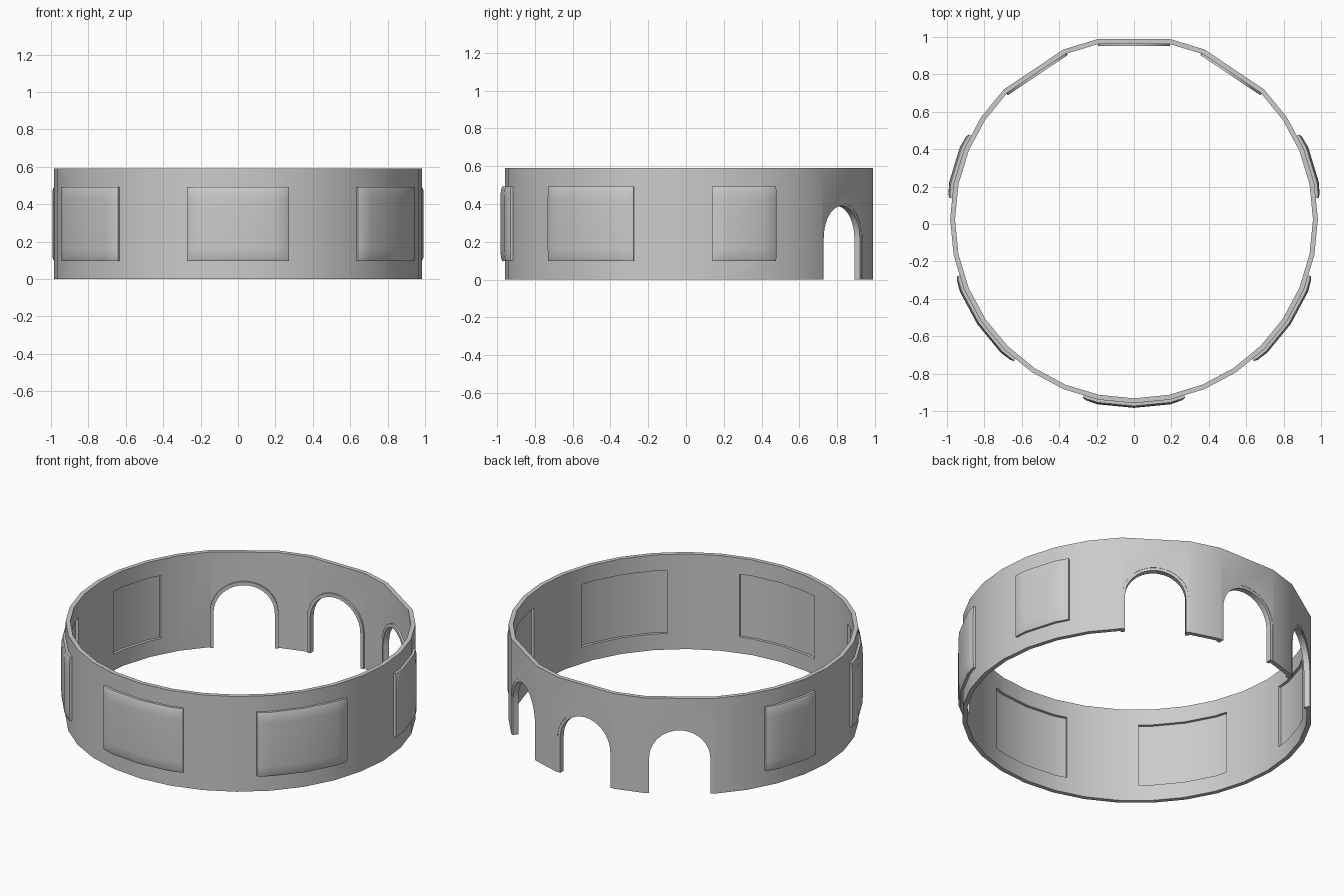
import bpy, bmesh, math

if "Cube" in bpy.data.objects:
    bpy.data.objects.remove(bpy.data.objects["Cube"])

R_OUT, R_IN, H, CY = 0.983, 0.957, 0.59, 0.025
STEP = 11.25
PANELS = [(0, 15.75), (56.25, 15.75), (-56.25, 15.75), (106.875, 10.125), (-106.875, 10.125)]
ARCHES = [180, 146.25, -146.25]
FLAT = R_OUT * math.cos(math.radians(STEP))      # distance to flattened arch bays


def pt(phi, r, z):
    a = math.radians(phi)
    return (r * math.sin(a), CY - r * math.cos(a), z)


def poly_r(phi, r):
    # radius of a 32-sided polygon at an arbitrary angle
    h = STEP / 2
    return r * math.cos(math.radians(h)) / math.cos(math.radians(phi % STEP - h))


def make(name, verts, faces, smooth=30):
    me = bpy.data.meshes.new(name)
    me.from_pydata(verts, [], faces)
    bm = bmesh.new()
    bm.from_mesh(me)
    bmesh.ops.recalc_face_normals(bm, faces=bm.faces)
    bm.to_mesh(me)
    bm.free()
    ob = bpy.data.objects.new(name, me)
    bpy.context.collection.objects.link(ob)
    shade(ob, smooth)
    return ob


def shade(ob, angle):
    bpy.ops.object.select_all(action='DESELECT')
    ob.select_set(True)
    bpy.context.view_layer.objects.active = ob
    bpy.ops.object.shade_smooth_by_angle(angle=math.radians(angle))


def sweep(name, stations, closed):
    # joins equal cross-sections into a solid
    n, m = len(stations), len(stations[0])
    verts = [p for s in stations for p in s]
    faces = []
    for i in range(n if closed else n - 1):
        j = (i + 1) % n
        for k in range(m):
            l = (k + 1) % m
            faces.append((i * m + k, i * m + l, j * m + l, j * m + k))
    if not closed:
        faces += [tuple(range(m)), tuple((n - 1) * m + k for k in range(m))]
    return make(name, verts, faces)


def panel(name, mid, half, r_in, r_out, grow=0.0, pillow=1.0):
    # curved plate following the wall facets, edges eased outward
    v = half - 4.5
    angs = [(-half, .010), (-half + .85, .003), (-v, 0)]
    if half > 12:
        angs.append((0, 0))
    angs += [(v, 0), (half - .85, .003), (half, .010)]
    zs = [(.10 - grow, .010), (.115, .003), (.16, 0), (.43, 0), (.475, .003), (.49 + grow, .010)]
    na, nz = len(angs), len(zs)
    verts = []
    for r, p in ((r_out, pillow), (r_in, 0)):
        for a, da in angs:
            g = math.copysign(math.degrees(grow), a) if abs(a) == half else 0
            phi = mid + a + g
            for z, dz in zs:
                verts.append(pt(phi, poly_r(phi, r) - p * (max(da, dz) + .3 * min(da, dz)), z))
    idx = lambda s, i, j: s * na * nz + i * nz + j
    faces = [(idx(s, i, j), idx(s, i + 1, j), idx(s, i + 1, j + 1), idx(s, i, j + 1))
             for s in (0, 1) for i in range(na - 1) for j in range(nz - 1)]
    rim = ([(i, 0) for i in range(na)] + [(na - 1, j) for j in range(1, nz)]
           + [(i, nz - 1) for i in range(na - 2, -1, -1)] + [(0, j) for j in range(nz - 2, 0, -1)])
    for a, b in zip(rim, rim[1:] + rim[:1]):
        faces.append((idx(0, *a), idx(0, *b), idx(1, *b), idx(1, *a)))
    return make(name, verts, faces, 35)


def arch_line(w, base):
    # (u, z) outline of a round-headed opening
    spring, n = .218, 20
    pts = [(-w, base)]
    pts += [(-w * math.cos(math.pi * i / n), spring + w * math.sin(math.pi * i / n)) for i in range(n + 1)]
    return pts + [(w, base)]


def arch_pt(phi, u, z, d):
    a = math.radians(phi)
    r = FLAT - d
    return (r * math.sin(a) + u * math.cos(a), CY - r * math.cos(a) + u * math.sin(a), z)


# ring wall: 32 sides with three wide flat bays at the back
wall = sweep("ring_wall", [[pt(k * STEP, R_OUT, 0), pt(k * STEP, R_OUT, H),
                            pt(k * STEP, R_IN, H), pt(k * STEP, R_IN, 0)]
                           for k in range(32) if k not in (13, 16, 19)], True)

# openings cut through the wall
cutters = [panel("panel_cutter", m, h, .88, 1.08, 0, 0) for m, h in PANELS]
for phi in ARCHES:
    line = arch_line(.189, -.1)
    cutters.append(sweep("arch_cutter", [[arch_pt(phi, u, z, d) for u, z in line]
                                         for d in (-.06, .08)], False))
bpy.context.view_layer.objects.active = wall
for c in cutters:
    c.hide_render = True
    mod = wall.modifiers.new("cut", 'BOOLEAN')
    mod.operation, mod.solver, mod.object = 'DIFFERENCE', 'EXACT', c
bpy.context.view_layer.update()
me = bpy.data.meshes.new_from_object(wall.evaluated_get(bpy.context.evaluated_depsgraph_get()))
wall.modifiers.clear()
wall.data = me
for c in cutters:
    bpy.data.objects.remove(c)
shade(wall, 30)

# raised panels, hollow on the inside of the ring
for i, (m, h) in enumerate(PANELS):
    panel(f"raised_panel_{i + 1}", m, h, .974, 1.008, .003)

# arch linings projecting slightly inward
for i, phi in enumerate(ARCHES):
    sweep(f"arch_lining_{i + 1}",
          [[arch_pt(phi, *o, .002), arch_pt(phi, *o, .037), arch_pt(phi, *n, .037), arch_pt(phi, *n, .002)]
           for o, n in zip(arch_line(.193, 0), arch_line(.172, 0))], False)
